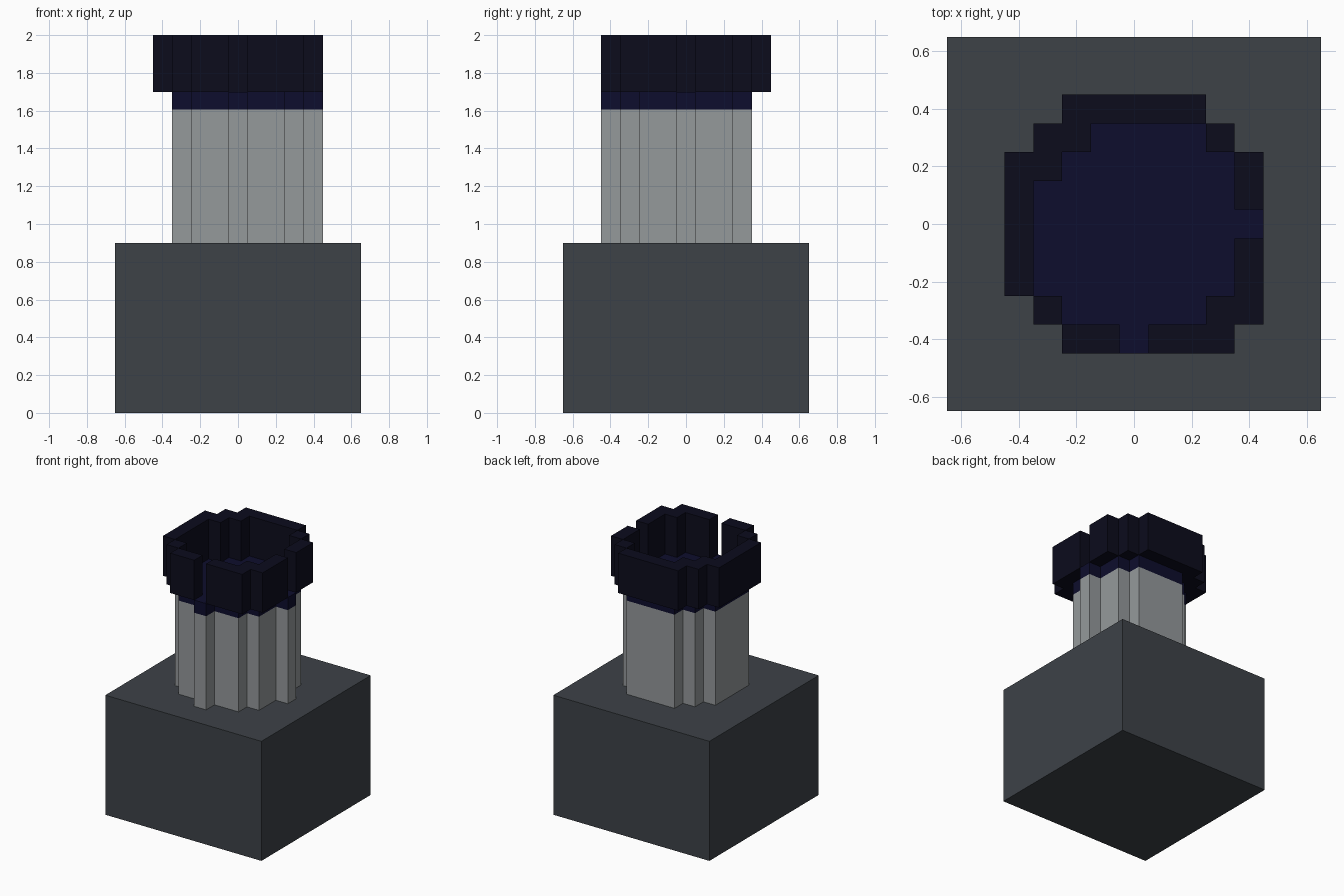
import bpy
import bmesh

cube = bpy.data.objects.get("Cube")
if cube:
    bpy.data.objects.remove(cube, do_unlink=True)

CELL = 0.1
# Plan on a square grid, back row first: o = column, # = crown wall
PLAN = [
    "..#####..",
    ".##oooo#.",
    "##oooooo#",
    "#ooooooo#",
    "#oooooooo",
    "#ooooooo#",
    "#ooooooo#",
    ".#ooooo##",
    "..##o###.",
]


def make_material(name, color):
    mat = bpy.data.materials.new(name)
    mat.use_nodes = True
    rgba = (*color, 1.0)
    mat.diffuse_color = rgba
    mat.node_tree.nodes["Principled BSDF"].inputs["Base Color"].default_value = rgba
    return mat


def cells_of(mark):
    half = len(PLAN) // 2
    return {(c - half, half - r) for r, row in enumerate(PLAN)
            for c, ch in enumerate(row) if ch == mark}


def prism(name, cells, bottom, top, mat):
    """Extrude a set of grid cells into one block with clean flat walls."""
    bm = bmesh.new()

    def quad(points):
        bm.faces.new([bm.verts.new(p) for p in points])

    for i, j in cells:
        x0, x1 = (i - 0.5) * CELL, (i + 0.5) * CELL
        y0, y1 = (j - 0.5) * CELL, (j + 0.5) * CELL
        ring = [(x0, y0), (x1, y0), (x1, y1), (x0, y1)]
        quad([(x, y, top) for x, y in ring])
        quad([(x, y, bottom) for x, y in reversed(ring)])
        neighbours = [(i, j - 1), (i + 1, j), (i, j + 1), (i - 1, j)]
        for k, near in enumerate(neighbours):
            if near not in cells:
                a, b = ring[k], ring[(k + 1) % 4]
                quad([(*a, bottom), (*b, bottom), (*b, top), (*a, top)])
    bmesh.ops.remove_doubles(bm, verts=bm.verts, dist=0.001)
    bmesh.ops.dissolve_limit(bm, angle_limit=0.01, verts=bm.verts, edges=bm.edges)
    mesh = bpy.data.meshes.new(name)
    bm.to_mesh(mesh)
    bm.free()
    mesh.materials.append(mat)
    obj = bpy.data.objects.new(name, mesh)
    bpy.context.collection.objects.link(obj)
    return obj


slate = make_material("slate grey", (0.047, 0.054, 0.064))
steel = make_material("light grey", (0.30, 0.32, 0.33))
navy = make_material("navy blue", (0.004, 0.004, 0.026))
black = make_material("blue black", (0.0035, 0.0035, 0.012))

# Square base block
span = range(-6, 7)
prism("base", {(i, j) for i in span for j in span}, 0.0, 0.9, slate)

# Fluted column with its blue collar, which is also the floor of the crown
column_cells = cells_of("o")
prism("column", column_cells, 0.9, 1.605, steel)
prism("collar", column_cells, 1.605, 1.7, navy)

# Notched wall around the top
prism("crown", cells_of("#"), 1.7, 2.0, black)
